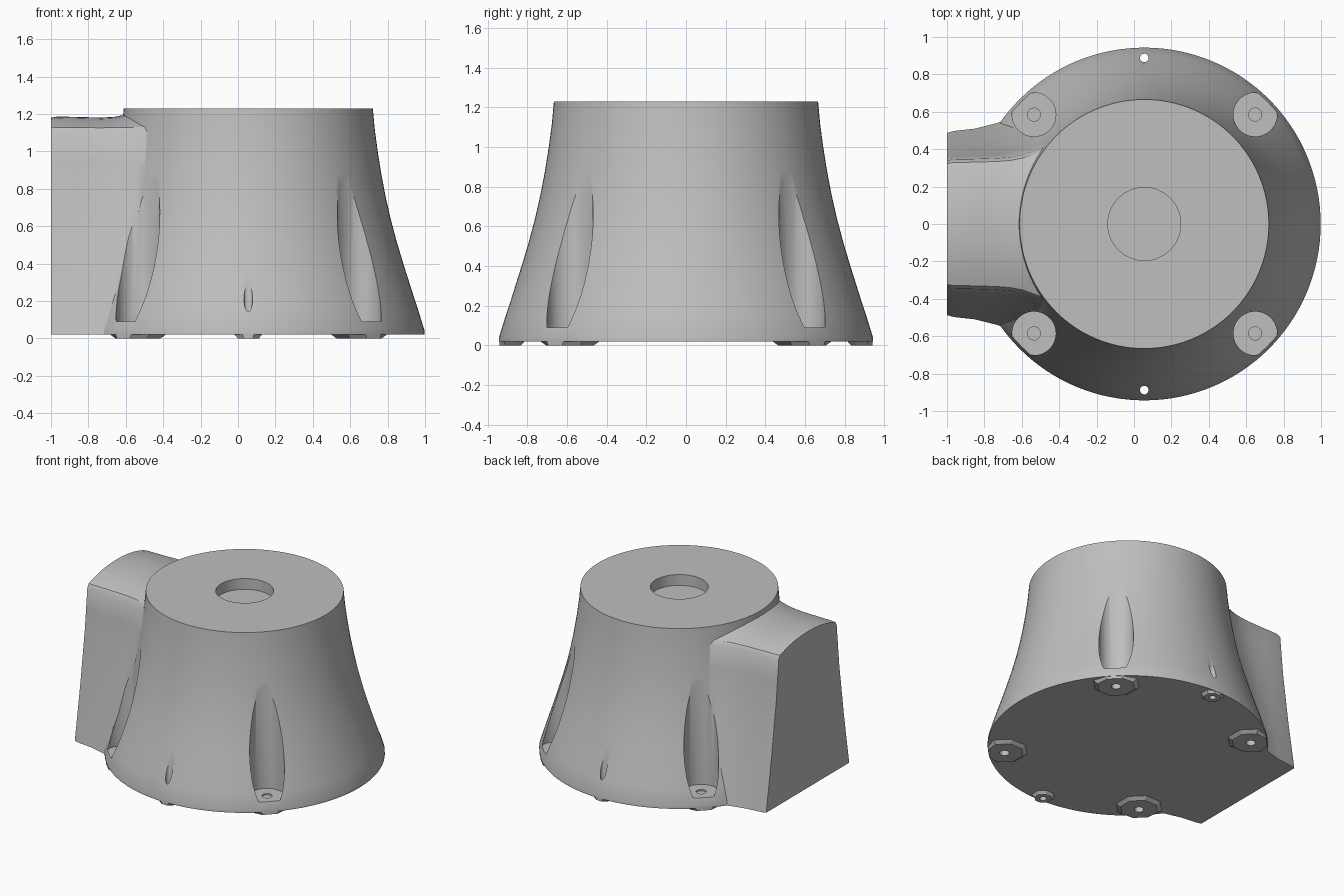
import bpy, bmesh, math

if "Cube" in bpy.data.objects:
    bpy.data.objects.remove(bpy.data.objects["Cube"])

CX = 0.055          # axis of the round body
BASE = 0.02         # underside height, pads reach down to zero
BOSSES = [(-0.535, 0.585), (0.648, 0.585), (-0.535, -0.585), (0.648, -0.585)]
PINS = [(CX, 0.888), (CX, -0.888)]

grey = bpy.data.materials.new("housing grey")
grey.diffuse_color = (0.52, 0.52, 0.52, 1)
grey.use_nodes = True
grey.node_tree.nodes["Principled BSDF"].inputs["Base Color"].default_value = grey.diffuse_color


def make(name, bm):
    bmesh.ops.recalc_face_normals(bm, faces=bm.faces)
    me = bpy.data.meshes.new(name)
    bm.to_mesh(me)
    bm.free()
    me.materials.append(grey)
    ob = bpy.data.objects.new(name, me)
    bpy.context.collection.objects.link(ob)
    return ob


def loft(name, rings):
    """Closed skin through equal-length rings of points."""
    bm = bmesh.new()
    vs = [[bm.verts.new(p) for p in r] for r in rings]
    n = len(vs[0])
    for a, b in zip(vs, vs[1:]):
        for i in range(n):
            j = (i + 1) % n
            bm.faces.new((a[i], a[j], b[j], b[i]))
    bm.faces.new(vs[0])
    bm.faces.new(vs[-1])
    return make(name, bm)


def circle(x, y, z, r, n, turn=0.0):
    return [(x + r * math.cos(turn + 2 * math.pi * i / n),
             y + r * math.sin(turn + 2 * math.pi * i / n), z) for i in range(n)]


def rod(name, x, y, z0, z1, r, n=32):
    return loft(name, [circle(x, y, z0, r, n), circle(x, y, z1, r, n)])


def combine(ob, other, op):
    mod = ob.modifiers.new(op, 'BOOLEAN')
    mod.operation, mod.solver, mod.object = op, 'EXACT', other
    bpy.context.view_layer.objects.active = ob
    bpy.ops.object.modifier_apply(modifier=mod.name)
    bpy.data.objects.remove(other)


def lerp_table(table, z):
    for (z0, a), (z1, b) in zip(table, table[1:]):
        if z <= z1:
            return a + (b - a) * (z - z0) / (z1 - z0)
    return table[-1][1]


# flared round body
profile = [(BASE, 0.943), (0.04, 0.943), (0.15, 0.909), (0.28, 0.867), (0.4, 0.829),
           (0.52, 0.793), (0.64, 0.761), (0.76, 0.734), (0.88, 0.711), (1.0, 0.692),
           (1.12, 0.676), (1.23, 0.666)]
body = loft("housing_body", [circle(CX, 0, z, r, 128) for z, r in profile])

# side box: x, half width at the bottom, half width at the top, crown height
sections = [(-1.0, 0.487, 0.340, 1.180), (-0.965, 0.497, 0.346, 1.187),
            (-0.85, 0.510, 0.348, 1.184), (-0.73, 0.540, 0.352, 1.181),
            (-0.66, 0.568, 0.358, 1.185), (-0.6, 0.600, 0.370, 1.197),
            (-0.55, 0.625, 0.385, 1.208), (-0.5, 0.645, 0.405, 1.215),
            (-0.42, 0.655, 0.435, 1.218)]
taper = [(BASE, 0.0), (0.4, 0.42), (0.8, 0.8), (1.1, 1.0)]
rings = []
for x, wb, wt, crown in sections:
    half = []
    for z in (BASE, 0.2, 0.4, 0.6, 0.8, 0.95, 1.1):
        half.append((wb + (wt - wb) * lerp_table(taper, z), z))
    for k in (0.95, 0.8, 0.6, 0.4, 0.2):          # arched lid
        half.append((wt * k, 1.12 + (crown - 1.12) * (1 - k ** 2.2)))
    ring = [(x, y, z) for y, z in half] + [(x, 0, crown)]
    ring += [(x, -y, z) for y, z in reversed(half)]
    rings.append(ring)
combine(body, loft("side_box", rings), 'UNION')

# vertical screw pockets with a small seat, blind screw holes, through pin holes
for x, y in BOSSES:
    combine(body, rod("pocket_cutter", x, y, 0.09, 1.5, 0.117, 40), 'DIFFERENCE')
    combine(body, rod("seat_cutter", x, y, 0.08, 0.12, 0.035), 'DIFFERENCE')
    combine(body, rod("screw_cutter", x, y, -0.1, 0.065, 0.032), 'DIFFERENCE')
for x, y in PINS:
    combine(body, rod("pin_cutter", x, y, -0.1, 1.0, 0.023, 24), 'DIFFERENCE')

# shallow round recess in the top
combine(body, rod("recess_cutter", CX, 0, 1.15, 1.4, 0.195, 64), 'DIFFERENCE')


def foot_pad(name, x, y, r_top, r_low, hole):
    """Chamfered octagonal pad trimmed to the body rim, with a hole."""
    turn = math.atan2(y, x - CX) + math.pi / 8
    rings = []
    for z, r in ((BASE, r_top), (0.0, r_low)):
        ring = []
        for px, py, pz in circle(x, y, z, r, 8, turn):
            s = min(1.0, 0.941 / math.hypot(px - CX, py))
            ring.append((CX + (px - CX) * s, py * s, pz))
        rings.append(ring)
    pad = loft(name, rings)
    combine(pad, rod("hole_cutter", x, y, -0.1, 0.1, hole), 'DIFFERENCE')


for i, (x, y) in enumerate(BOSSES):
    foot_pad(f"screw_pad_{i + 1}", x, y, 0.16, 0.13, 0.032)
for i, (x, y) in enumerate(PINS):
    foot_pad(f"pin_pad_{i + 1}", x, y, 0.08, 0.06, 0.023)

# smooth curved walls, crisp edges
bpy.ops.object.select_all(action='DESELECT')
body.select_set(True)
bpy.context.view_layer.objects.active = body
bpy.ops.object.shade_smooth_by_angle(angle=math.radians(30))
